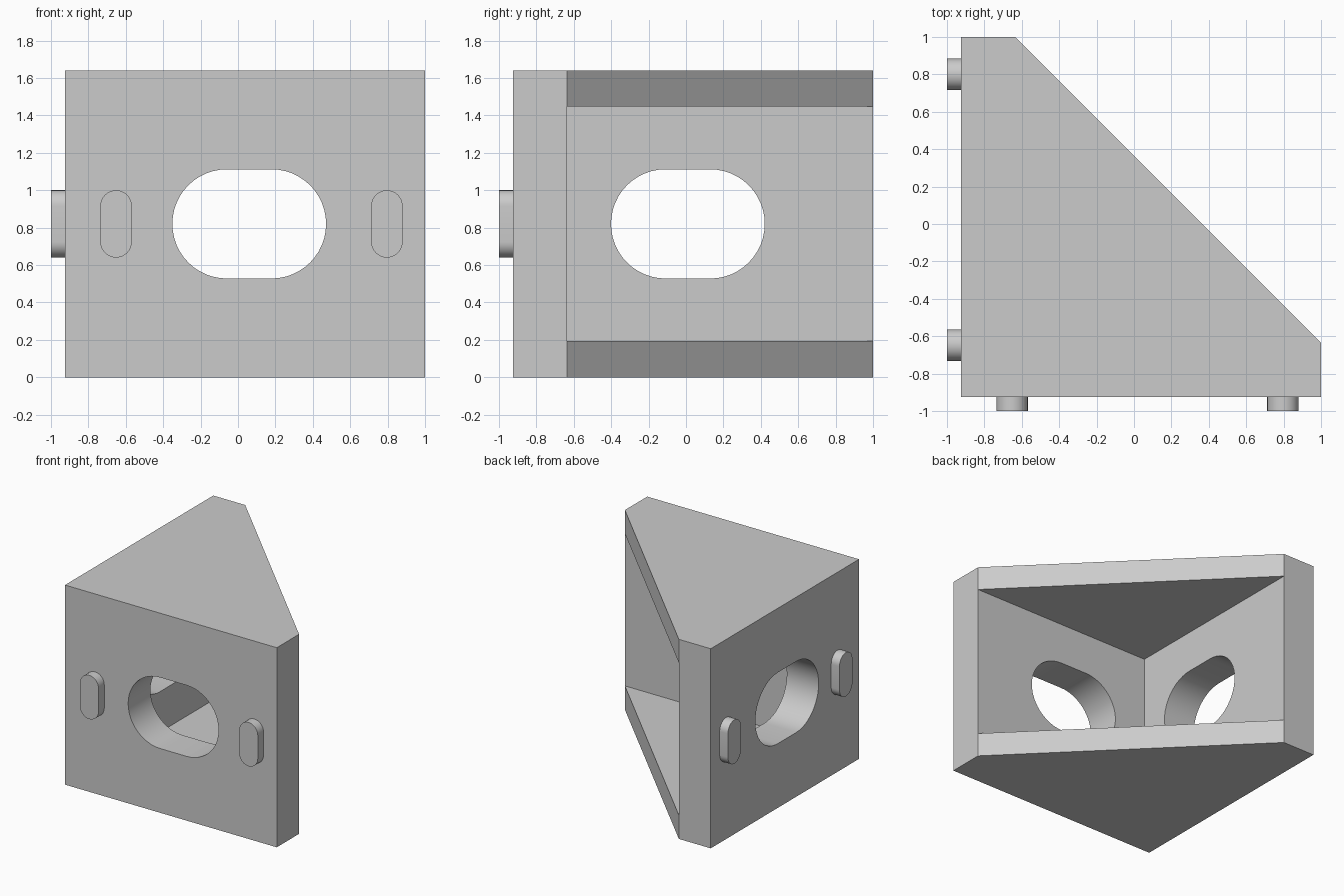
import bpy, bmesh
from math import sin, cos, pi

cube = bpy.data.objects.get("Cube")
if cube:
    bpy.data.objects.remove(cube, do_unlink=True)

grey = bpy.data.materials.new("light_grey")
grey.use_nodes = True
colour = (0.6, 0.6, 0.6, 1)
grey.diffuse_color = colour
grey.node_tree.nodes["Principled BSDF"].inputs["Base Color"].default_value = colour

OUTER, END, TOP, MID = -0.925, -0.635, 1.64, 0.82


def prism(name, profile, low, high, place):
    """Extrude a 2D profile from low to high; place maps (u, v, depth) to world axes."""
    bm = bmesh.new()
    verts = [bm.verts.new(place(u, v, low)) for u, v in profile]
    face = bm.faces.new(verts)
    moved = bmesh.ops.extrude_face_region(bm, geom=[face])["geom"]
    shift = [b - a for a, b in zip(place(0, 0, low), place(0, 0, high))]
    bmesh.ops.translate(bm, vec=shift, verts=[g for g in moved if isinstance(g, bmesh.types.BMVert)])
    bmesh.ops.recalc_face_normals(bm, faces=bm.faces)
    mesh = bpy.data.meshes.new(name)
    bm.to_mesh(mesh)
    bm.free()
    mesh.materials.append(grey)
    obj = bpy.data.objects.new(name, mesh)
    bpy.context.collection.objects.link(obj)
    return obj


def slot(centre, half_u, half_v, steps=24):
    """Rounded slot outline, long in whichever direction is larger."""
    r = min(half_u, half_v)
    du, dv = half_u - r, half_v - r
    start = -pi / 2 if du > dv else 0
    points = []
    for side in (1, -1):
        for i in range(steps + 1):
            a = start + pi * i / steps + (0 if side > 0 else pi)
            points.append((centre + side * du + r * cos(a), MID + side * dv + r * sin(a)))
    return points


def activate(obj):
    bpy.ops.object.select_all(action="DESELECT")
    obj.select_set(True)
    bpy.context.view_layer.objects.active = obj


def cut(target, cutter):
    cutter.hide_render = True
    mod = target.modifiers.new("cut", "BOOLEAN")
    mod.operation, mod.solver, mod.object = "DIFFERENCE", "EXACT", cutter
    activate(target)
    bpy.ops.object.modifier_apply(modifier=mod.name)
    bpy.data.objects.remove(cutter, do_unlink=True)


def flat(u, v, d):
    return (u, v, d)


def front(u, v, d):
    return (u, d, v)


def side(u, v, d):
    return (d, u, v)


# Corner block with a truncated triangular outline
outline = [(OUTER, OUTER), (1, OUTER), (1, END), (END, 1), (OUTER, 1)]
body = prism("corner_bracket", outline, 0, TOP, flat)

# Pocket between the top and bottom gussets
inner = END - 0.001
pocket = [(inner, inner), (1.2, inner), (1.2, 1.2), (inner, 1.2)]
cut(body, prism("pocket_cutter", pocket, 0.195, 1.447, flat))

# Oblong bolt holes through both walls
for place, centre in ((front, 0.06), (side, 0.01)):
    cut(body, prism("hole_cutter", slot(centre, 0.411, 0.292), -1.1, -0.5, place))

# Locating pegs on the outer faces
parts = [body]
for label, place, centres in (("front", front, (-0.652, 0.796)), ("side", side, (-0.648, 0.8))):
    for i, centre in enumerate(centres):
        parts.append(prism(f"{label}_peg_{i + 1}", slot(centre, 0.084, 0.18, 16), -1, OUTER, place))

for part in parts:
    activate(part)
    bpy.ops.object.shade_smooth_by_angle(angle=pi / 6)
